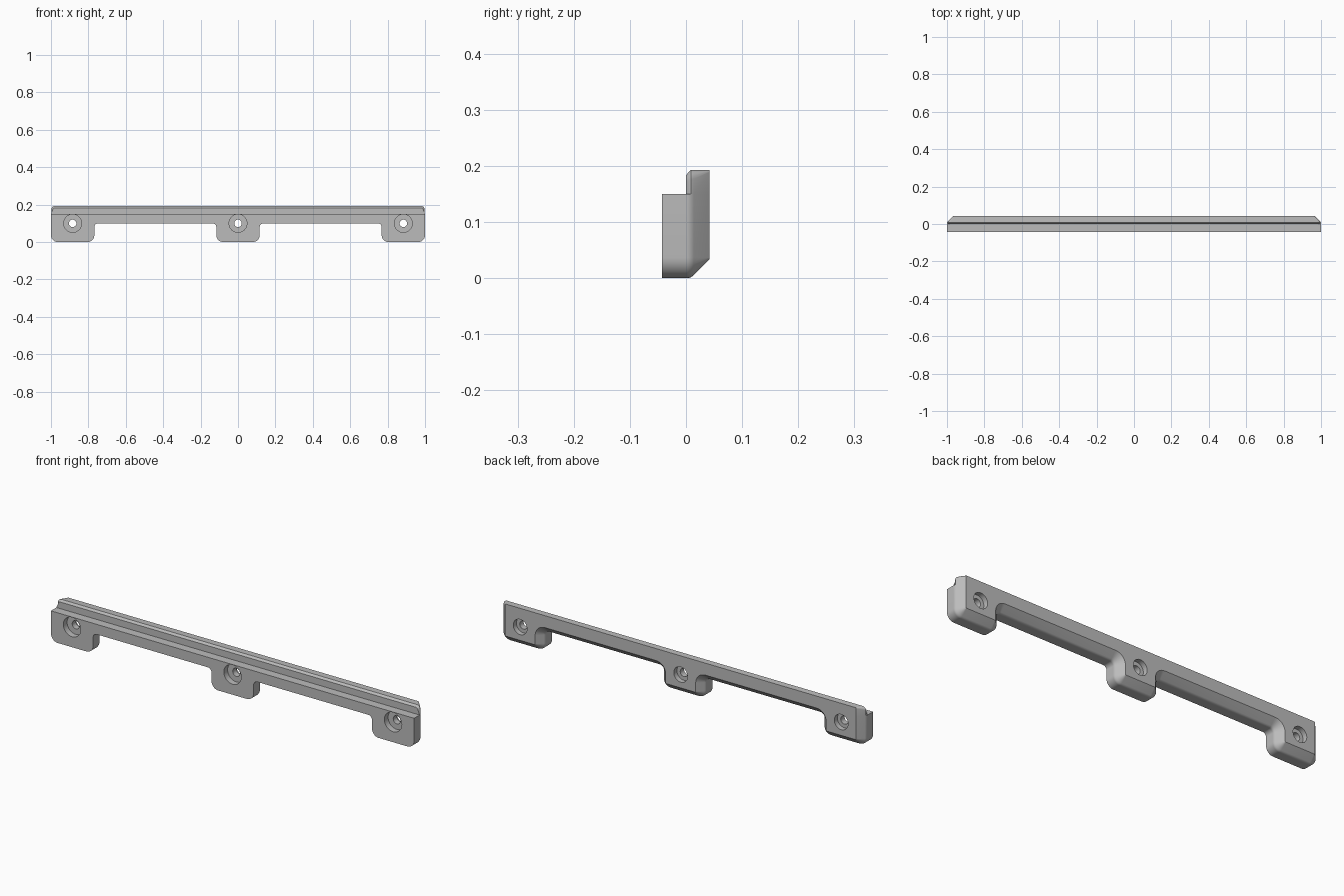
import bpy, bmesh, math
from mathutils import Vector

if "Cube" in bpy.data.objects:
    bpy.data.objects.remove(bpy.data.objects["Cube"])

# One grey plastic for the whole bracket
GREY = (0.5, 0.5, 0.5, 1)
grey = bpy.data.materials.new("grey_plastic")
grey.use_nodes = True
grey.diffuse_color = GREY
grey.node_tree.nodes["Principled BSDF"].inputs["Base Color"].default_value = GREY

FRONT, BACK, LEDGE, TOP = -0.043, 0.042, 0.15, 0.193
FOOT_HALF, END_FOOT, ARCH = 0.116, 0.768, 0.1
HOLES = (-0.884, 0, 0.884)


def fillet(corner, to_prev, to_next, radius, steps=8):
    """Points of a rounded right-angle corner."""
    u, v = Vector(to_prev), Vector(to_next)
    centre = Vector(corner) + radius * (u + v)
    angles = [math.pi / 2 * i / steps for i in range(steps + 1)]
    return [centre - radius * (v * math.cos(a) + u * math.sin(a)) for a in angles]


def outline(d, top, lip_inset, corner):
    """Closed x-z outline, pulled in by d along the feet, arches and ends."""
    left, right, up, down = (-1, 0), (1, 0), (0, 1), (0, -1)
    outer, inner = 0.037 - d, 0.02 + d
    end = 1 - d
    half = fillet((FOOT_HALF - d, d), left, up, outer)
    half += fillet((FOOT_HALF - d, ARCH + d), down, right, inner)
    half += fillet((END_FOOT + d, ARCH + d), left, down, inner)
    half += fillet((END_FOOT + d, d), up, right, outer)
    half += fillet((end, d), left, up, outer)
    half += [Vector((end, LEDGE)), Vector((end - lip_inset, LEDGE))]
    half += fillet((end - lip_inset, top), down, left, corner, 4)
    return half + [Vector((-p.x, p.y)) for p in reversed(half)]


# Layers from front to back: y, inset, top height, lip end inset, lip corner radius
layers = [
    (FRONT, 0, LEDGE, 0, 0),
    (0, 0, LEDGE, 0, 0),
    (0, 0, TOP - 0.01, 0.01, 0.01),
    (0.003, 0, TOP - 0.006, 0.006, 0.014),
    (0.009, 0.0015, TOP, 0.001, 0.018),
    (0.014, 0.0055, TOP, 0, 0.016),
    (BACK, 0.0335, TOP, 0, 0.004),
]

bm = bmesh.new()
rings = [[bm.verts.new((p.x, y, p.y)) for p in outline(*rest)] for y, *rest in layers]
count = len(rings[0])
for a, b in zip(rings, rings[1:]):
    for i in range(count):
        j = (i + 1) % count
        bm.faces.new((a[i], a[j], b[j], b[i]))
bm.faces.new(rings[0])
bm.faces.new(rings[-1])
bmesh.ops.remove_doubles(bm, verts=bm.verts, dist=0.00005)
bmesh.ops.dissolve_degenerate(bm, dist=0.00005, edges=bm.edges)
bmesh.ops.recalc_face_normals(bm, faces=bm.faces)
mesh = bpy.data.meshes.new("rail_bracket")
bm.to_mesh(mesh)
bm.free()
mesh.materials.append(grey)
bracket = bpy.data.objects.new("rail_bracket", mesh)
bpy.context.collection.objects.link(bracket)


def cut_cylinder(x, radius, y0, y1):
    bpy.ops.mesh.primitive_cylinder_add(
        vertices=40, radius=radius, depth=y1 - y0,
        location=(x, (y0 + y1) / 2, ARCH), rotation=(math.pi / 2, 0, 0))
    cutter = bpy.context.object
    cutter.name = "hole_cutter"
    cutter.hide_render = True
    bpy.context.view_layer.objects.active = bracket
    cut = bracket.modifiers.new("screw_hole", "BOOLEAN")
    cut.operation, cut.solver, cut.object = "DIFFERENCE", "EXACT", cutter
    bpy.ops.object.modifier_apply(modifier=cut.name)
    bpy.data.objects.remove(cutter)


# Screw holes with a recess at the front and at the back
for x in HOLES:
    cut_cylinder(x, 0.048, FRONT - 0.02, FRONT + 0.03)
    cut_cylinder(x, 0.038, BACK - 0.025, BACK + 0.02)
    cut_cylinder(x, 0.02, FRONT - 0.02, BACK + 0.02)

bpy.ops.object.select_all(action="DESELECT")
bracket.select_set(True)
bpy.context.view_layer.objects.active = bracket
bpy.ops.object.shade_smooth_by_angle(angle=math.radians(32))
